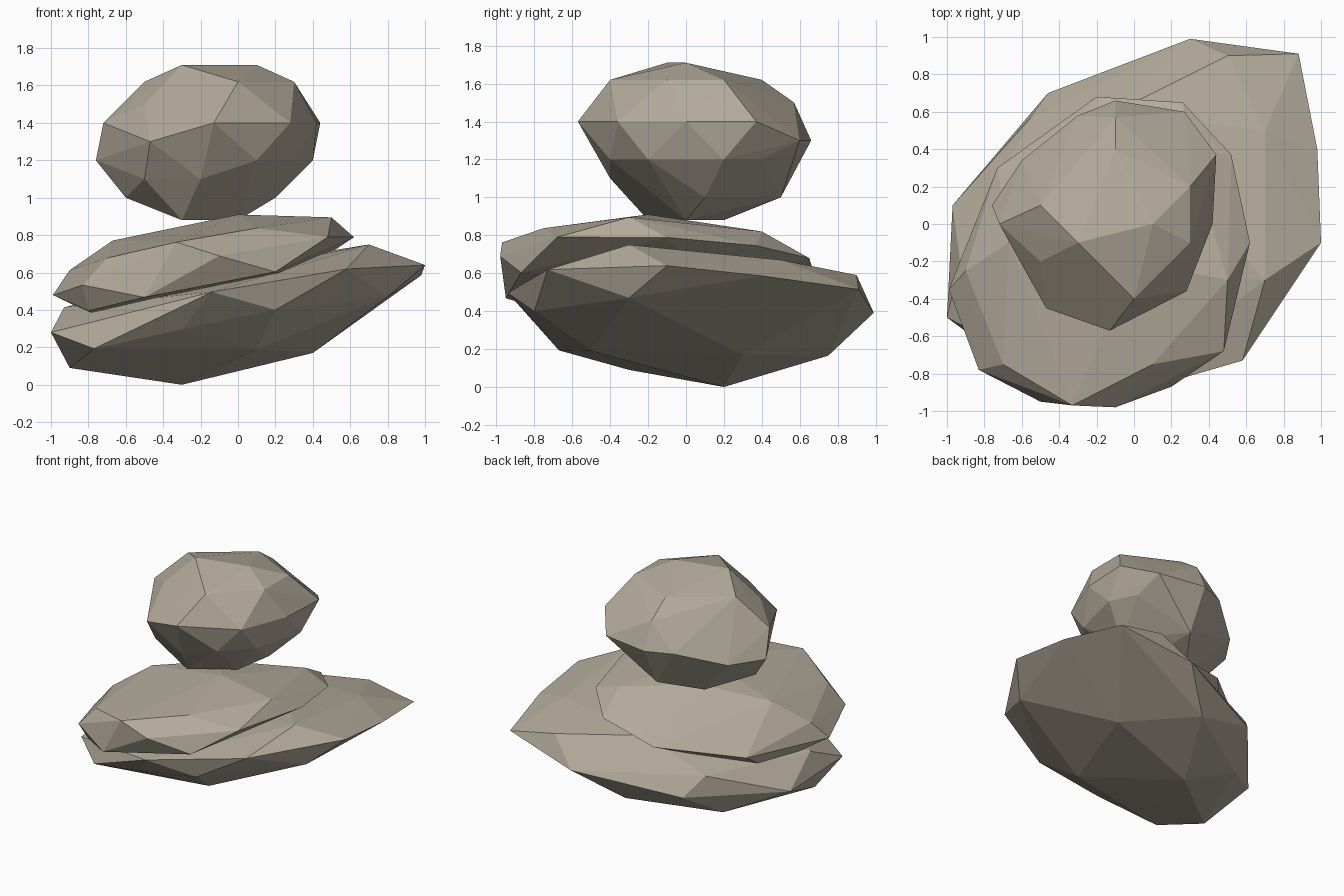
import bpy
import bmesh

# Remove the default object
default_cube = bpy.data.objects.get("Cube")
if default_cube:
    bpy.data.objects.remove(default_cube, do_unlink=True)


def make_material(name, colour):
    material = bpy.data.materials.new(name)
    material.use_nodes = True
    material.diffuse_color = colour
    shader = next(n for n in material.node_tree.nodes if n.type == "BSDF_PRINCIPLED")
    shader.inputs["Base Color"].default_value = colour
    shader.inputs["Roughness"].default_value = 0.9
    return material


def make_stone(name, material, lean_x, lean_y, sections):
    """Wrap a faceted convex skin around tilted cross-sections, keyed by height."""
    bm = bmesh.new()
    for height, outline in sections.items():
        for x, y in outline:
            bm.verts.new((x, y, height + lean_x * x + lean_y * y))
    bmesh.ops.convex_hull(bm, input=list(bm.verts))
    # Drop any point that ended up inside the skin
    loose = [vert for vert in bm.verts if not vert.link_faces]
    bmesh.ops.delete(bm, geom=loose, context="VERTS")
    bmesh.ops.recalc_face_normals(bm, faces=list(bm.faces))

    mesh = bpy.data.meshes.new(name)
    bm.to_mesh(mesh)
    bm.free()
    mesh.materials.append(material)
    mesh.shade_flat()
    stone = bpy.data.objects.new(name, mesh)
    bpy.context.scene.collection.objects.link(stone)
    return stone


stone_taupe = make_material("stone taupe", (0.45, 0.4, 0.325, 1))

# Broad slab at the bottom, rising towards its left and front
make_stone("bottom_stone", stone_taupe, lean_x=0.2, lean_y=-0.1, sections={
    0.7: [(-.1, .6)],
    0.58: [(.7, -.3), (.7, .5), (.5, .9), (-.56, .56), (-.93, -.2)],
    0.43: [(-1, -.5), (-.14, -.94), (.58, -.73), (1, -.1), (.98, .4),
           (.88, .91), (.3, .99), (-.46, .7), (-.97, .1)],
    0.28: [(-.77, -.67), (-.3, -.76), (.2, -.8), (.8, -.3)],
    0.24: [(-.9, -.3), (0, .75), (-.6, .4)],
    0.12: [(.4, .3), (.1, -.5)],
    0.08: [(-.3, .2)],
})

# Flat tilted stone in the middle
make_stone("middle_stone", stone_taupe, lean_x=0.2, lean_y=-0.05, sections={
    0.9: [(0, -.2), (-.2, .1), (-.67, -.1)],
    0.78: [(.5, -.3), (.1, -.75), (-.33, -.97), (-.7, -.75), (-.9, -.25), (.3, .4)],
    0.66: [(-.99, -.35), (-.83, -.78), (-.1, -.98), (.48, -.68), (.62, -.1),
           (.52, .37), (.26, .65), (-.2, .68), (-.73, .3)],
    0.52: [(-.8, -.7), (-.5, -.95), (.2, -.87), (.3, .1), (-.75, .1)],
})

# Rounded boulder on top, pointing forwards
make_stone("top_stone", stone_taupe, lean_x=0, lean_y=0, sections={
    1.71: [(-.3, -.1), (.1, 0)],
    1.62: [(-.1, .4), (0, -.4), (.3, .2), (.3, -.1), (-.5, .1)],
    1.5: [(-.1, .57), (-.5, -.2)],
    1.4: [(-.13, -.57), (.28, -.36), (.42, 0), (.44, .37), (-.72, 0)],
    1.3: [(.27, .6), (-.1, .66), (-.3, .58), (-.47, -.45)],
    1.2: [(-.6, .34), (-.76, .1), (.4, .2), (.3, -.2), (.1, -.4), (.3, .4)],
    1.1: [(-.2, -.4), (-.5, -.3)],
    1: [(-.6, 0), (-.1, .5), (.2, .1)],
    0.88: [(-.3, .2), (-.3, -.2), (0, 0)],
})
